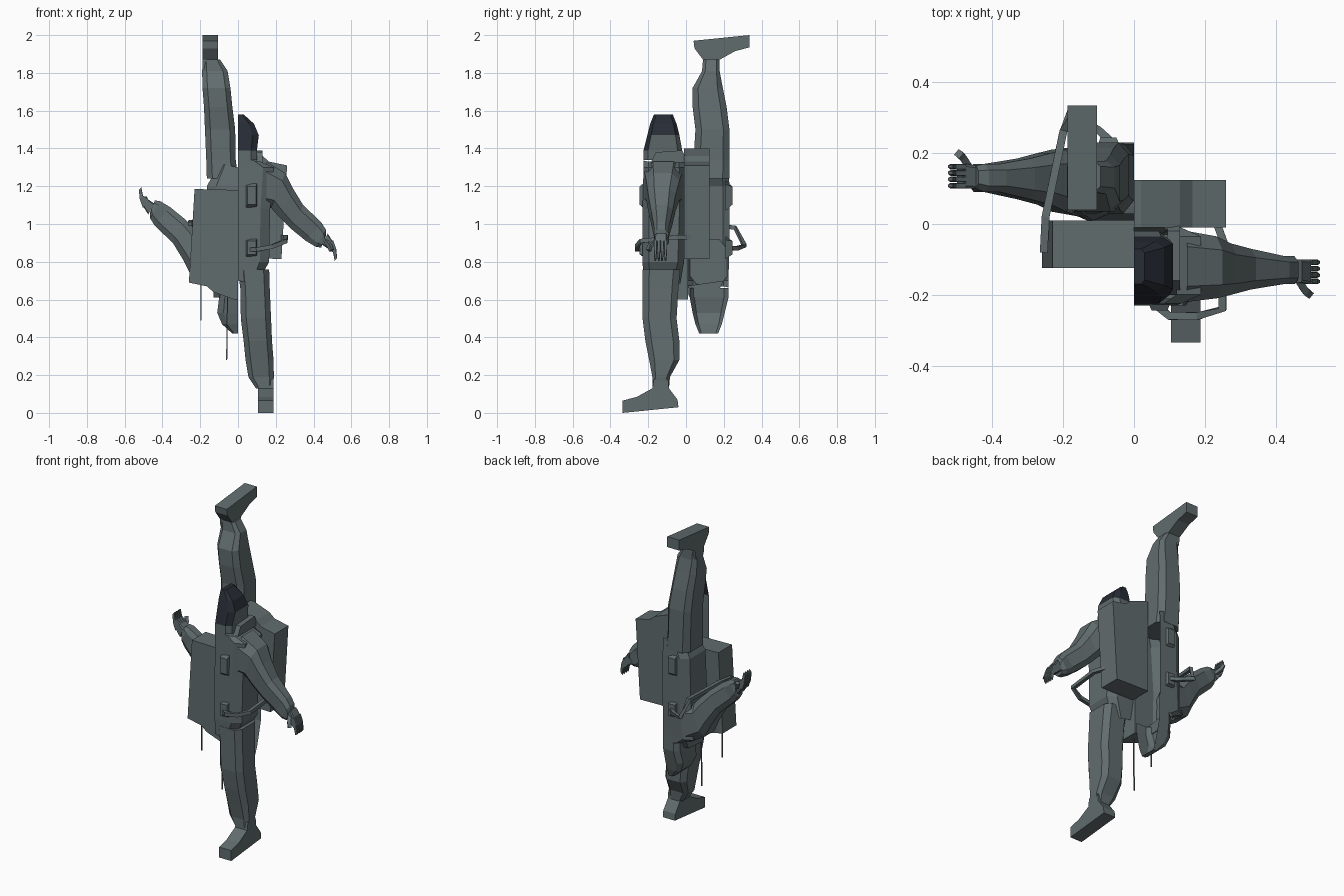
import bpy, bmesh
from mathutils import Vector, Matrix

if "Cube" in bpy.data.objects:
    bpy.data.objects.remove(bpy.data.objects["Cube"])

# Whole figure is point-mirrored about (0,0,1); pouches and hoses are turned half a circle
INVERT = Matrix.Translation((0, 0, 2)) @ Matrix.Diagonal((-1, -1, -1, 1))
TURN = Matrix.Diagonal((-1, -1, 1, 1))

dark = bpy.data.materials.new("dark_visor")
dark.diffuse_color = (0.02, 0.025, 0.035, 1)
dark.use_nodes = True
dark.node_tree.nodes["Principled BSDF"].inputs["Base Color"].default_value = dark.diffuse_color
grey = bpy.data.materials.new("suit")
grey.diffuse_color = (0.12, 0.15, 0.155, 1)
grey.use_nodes = True
grey.node_tree.nodes["Principled BSDF"].inputs["Base Color"].default_value = grey.diffuse_color


def build(name, verts, faces, twin=None, dark_test=None, recalc=True):
    """Make a part, and optionally its twin on the other half."""
    for label, m in ((name, None), ("inverted_" + name, twin)):
        if label != name and m is None:
            continue
        bm = bmesh.new()
        vs = [bm.verts.new(v) for v in verts]
        for f in faces:
            bm.faces.new([vs[i] for i in f])
        if recalc:
            bmesh.ops.recalc_face_normals(bm, faces=bm.faces)
        for f in bm.faces:
            if dark_test and m is None and dark_test(f.calc_center_median(), f.normal):
                f.material_index = 1
        if m:
            bm.transform(m)
            if m.determinant() < 0:
                bmesh.ops.reverse_faces(bm, faces=bm.faces)
        me = bpy.data.meshes.new(label)
        bm.to_mesh(me)
        bm.free()
        me.materials.append(grey)
        me.materials.append(dark)
        bpy.context.collection.objects.link(bpy.data.objects.new(label, me))


def loft(name, rings, closed=True, caps=(True, True), **kw):
    n = len(rings[0])
    verts = [v for r in rings for v in r]
    faces = []
    for k in range(len(rings) - 1):
        for i in range(n if closed else n - 1):
            j = (i + 1) % n
            faces.append((k * n + i, k * n + j, (k + 1) * n + j, (k + 1) * n + i))
    if caps[0]:
        faces.append(tuple(range(n))[::-1])
    if caps[1]:
        faces.append(tuple(range((len(rings) - 1) * n, len(rings) * n)))
    build(name, verts, faces, **kw)


def ring(px, pz, qx, qz, y0, y1, c=0.22):
    """Chamfered section between two (x, z) edges and two depths."""
    uv = [(c, 0), (1 - c, 0), (1, c), (1, 1 - c), (1 - c, 1), (c, 1), (0, 1 - c), (0, c)]
    return [(px + (qx - px) * u, y0 + (y1 - y0) * v, pz + (qz - pz) * u) for u, v in uv]


def half_ring(z, x, y0, y1, c=0.3, slope=0.0):
    """Half section, open on the centre plane."""
    d = (y1 - y0) * c
    xi = x * 0.7
    return [(0, y0, z), (xi, y0, z - slope * .7), (x, y0 + d, z - slope),
            (x, y1 - d, z - slope), (xi, y1, z - slope * .7), (0, y1, z)]


def prism(name, yz, x0, x1, **kw):
    loft(name, [[(x0, y, z) for y, z in yz], [(x1, y, z) for y, z in yz]], **kw)


def tube(name, pts, r, twin=None):
    pts = [Vector(p) for p in pts]
    rings = []
    for i, p in enumerate(pts):
        t = (pts[min(i + 1, len(pts) - 1)] - pts[max(i - 1, 0)]).normalized()
        ref = Vector((0, 1, 0)) if abs(t.z) > .9 else Vector((0, 0, 1))
        a = t.cross(ref).normalized() * r
        b = t.cross(a).normalized() * r
        rings.append([p + a + b, p - a + b, p - a - b, p + a - b])
    loft(name, rings, twin=twin)


# Torso shell, open at the centre plane
loft("torso", [half_ring(.70, .10, -.225, -.03, .2, .02),
               half_ring(.80, .165, -.23, -.01, .15),
               half_ring(1.08, .17, -.23, 0, .15),
               half_ring(1.30, .19, -.225, -.01, .12),
               half_ring(1.35, .12, -.225, -.01, .12, .02)],
     closed=False, caps=(False, False), twin=INVERT)

# Helmet with dark visor and crown
loft("helmet", [half_ring(1.34, .10, -.225, -.02, .12),
                half_ring(1.39, .10, -.225, -.02, .12),
                half_ring(1.47, .11, -.205, -.035, .12),
                half_ring(1.53, .085, -.19, -.05, .12),
                half_ring(1.58, .03, -.17, -.07, .12)],
     closed=False, caps=(False, True), twin=INVERT,
     dark_test=lambda c, n: c.z > 1.46 or (c.z > 1.38 and c.y < -.16))

# Leg
leg = [(.76, .0, .165, -.23, -.03), (.66, .012, .168, -.23, -.04),
       (.50, .015, .175, -.23, -.05), (.38, .03, .18, -.215, -.035),
       (.28, .04, .188, -.195, -.035), (.19, .055, .19, -.178, -.085),
       (.13, .095, .185, -.178, -.09)]
loft("leg", [ring(x0, z, x1, z, y0, y1, .18) for z, x0, x1, y0, y1 in leg], twin=INVERT)

# Boot
prism("boot", [(-.335, 0), (-.335, .065), (-.26, .085), (-.178, .13), (-.17, .18),
               (-.095, .18), (-.09, .13), (-.045, .07), (-.04, .03)], .105, .188, twin=INVERT)

# Arm: upper edge, lower edge, depth range
arm = [(.15, 1.33, .15, 1.08, -.22, -.02), (.25, 1.27, .175, 1.085, -.21, -.035),
       (.29, 1.19, .22, 1.035, -.20, -.055), (.345, 1.10, .28, .975, -.185, -.07),
       (.44, 1.01, .36, .91, -.17, -.09), (.465, .97, .41, .88, -.17, -.09),
       (.465, .935, .44, .875, -.165, -.10)]
loft("arm", [ring(*a) for a in arm], twin=INVERT)

# Hand
loft("palm", [ring(.475, .95, .445, .89, -.165, -.10, .1),
              ring(.50, .91, .475, .87, -.17, -.10, .1)], twin=INVERT)
for i in range(4):
    y = -.17 + i * .018
    loft(f"finger_{i + 1}", [ring(.503, .915, .475, .87, y, y + .016, .1),
                             ring(.52, .87, .503, .85, y, y + .016, .1),
                             ring(.525, .82, .512, .805, y + .003, y + .012, .1)], twin=INVERT)
tube("thumb", [(.465, -.16, .91), (.485, -.19, .885), (.495, -.198, .86)], .01, INVERT)

# Backpack, tapering down with a sloped top
pack = [(0, .82), (.23, .815), (.26, 1.31), (.165, 1.33), (.13, 1.36), (.02, 1.40), (0, 1.40)]
loft("backpack", [[(x, y, z) for x, z in pack] for y in (-.01, .125)], twin=INVERT)

# Shoulder strap bump beside the neck
prism("neck_strap", [(-.20, 1.30), (-.16, 1.38), (-.02, 1.39), (.01, 1.33)], .095, .13, twin=INVERT)

# Chest pouch and hose socket
for name, z0, z1 in (("chest_pouch", 1.07, 1.23), ("hose_socket", .815, .935)):
    h = (z1 - z0) * .2
    loft(name, [[(.035, -.21, z0), (.105, -.21, z0 + .01), (.105, -.21, z1), (.035, -.21, z1 - .02)],
                [(.05, -.245, z0 + h), (.095, -.245, z0 + h), (.095, -.245, z1 - h), (.05, -.245, z1 - h)]],
         twin=TURN)

# Hoses
tube("hose", [(.05, -.22, .865), (.10, -.26, .865), (.18, -.26, .88), (.25, -.24, .91),
              (.253, -.05, .93), (.22, .04, .93)], .011)
tube("rear_hose", [(-.05, .22, .875), (-.10, .265, .87), (-.18, .31, .885),
                   (-.20, .26, .98), (-.25, .02, 1.01), (-.255, -.08, 1.0)], .011)

# Antennas on the inverted half
tube("short_antenna", [(-.195, -.08, .70), (-.195, -.08, .49)], .003)
tube("long_antenna", [(-.055, -.07, .64), (-.06, -.07, .28)], .003)
